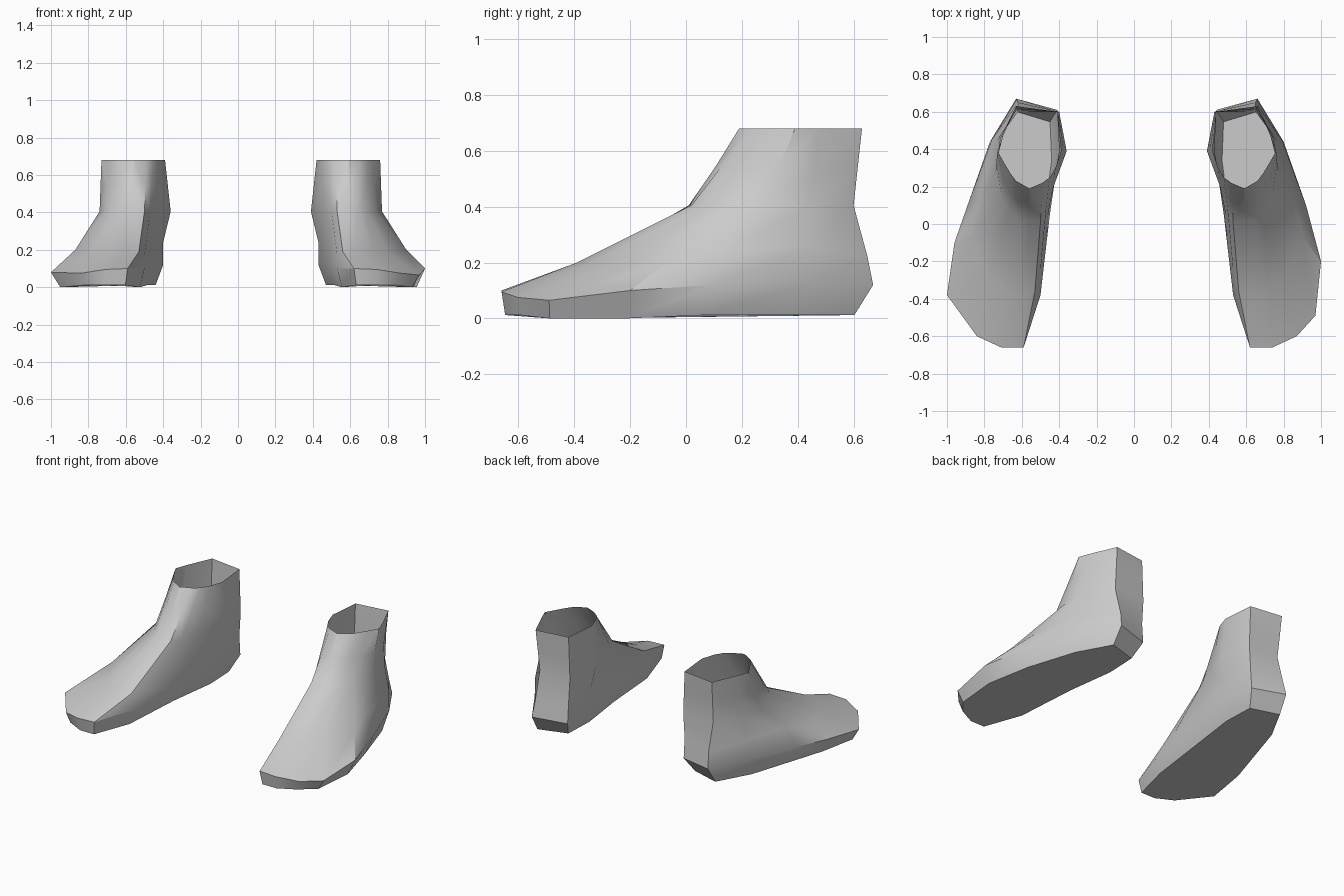
import bpy
import bmesh
from math import radians
from mathutils import Vector

cube = bpy.data.objects.get("Cube")
if cube:
    bpy.data.objects.remove(cube)

# One plain grey for both feet
grey = bpy.data.materials.new("plain_grey")
grey.use_nodes = True
colour = (0.6, 0.6, 0.6, 1)
grey.diffuse_color = colour
grey.node_tree.nodes["Principled BSDF"].inputs["Base Color"].default_value = colour

# Contours in hundredths, from the inner toe round the outer side, heel and inner side
RIM = [(62, -66, 10), (74, -66, 9.5), (87, -60, 7.5), (97, -49, 6.5), (100, -20, 10), (92, 10, 12),
       (80, 44, 13), (66, 67, 12), (44, 61, 11), (43, 39, 12), (48, 5, 11), (53, -38, 10)]
INSTEP = [(56, -36, 19), (63, -39, 20), (72, -36, 19), (81, -28, 18), (90, -7, 20), (86, 13, 24),
          (79, 45, 26), (65, 65, 22), (44, 60, 24), (43, 39, 24), (49, 5, 22), (53, -25, 17)]
ANKLE = [(53, 1), (59, 2), (64, 2), (69, 7), (74, 15), (77, 28),
         (76, 45), (65, 60), (43, 60), (39, 39), (46, 20), (50, 8)]
CUFF = [(52, 22), (59, 19), (66, 23), (69, 27), (72, 32), (76, 39),
        (73, 47), (66, 63), (44, 60), (42, 39), (45, 30), (48, 25)]
# The right foot is widest a little further forward
RIGHT_WIDE = {3: (103, -38, 8), 4: (99, -10, 11)}


def contour(points, height=None):
    return [Vector((p[0], p[1], p[2] if height is None else height)) / 100 for p in points]


def sole_contour(rim):
    """Tuck the rim in under the foot to make the edge of the sole."""
    return [Vector((0.7 + (p.x - 0.7) * 0.85, -0.45 + (p.y + 0.45) * 0.94,
                    0.0 if abs(p.y + 0.3) < 0.2 else 0.012)) for p in rim]


def build_foot(name, side, shift, wide):
    rim = contour([wide.get(i, p) for i, p in enumerate(RIM)])
    ankle = contour(ANKLE, 40.5)
    cuff = contour(CUFF, 68)
    shin = [a.lerp(c, 0.5) for a, c in zip(ankle, cuff)]
    rings = [sole_contour(rim), rim, contour(INSTEP), ankle, shin, cuff]

    # Skin the contours, close the sole and leave the cuff open
    bm = bmesh.new()
    loops = [[bm.verts.new((side * (p.x + shift), p.y, p.z)) for p in ring] for ring in rings]
    for low, high in zip(loops, loops[1:]):
        for i in range(len(low)):
            j = (i + 1) % len(low)
            bm.faces.new((low[i], low[j], high[j], high[i]))
    bm.faces.new(loops[0])
    bmesh.ops.recalc_face_normals(bm, faces=bm.faces)
    # Make sure the sole looks down
    sole = min(bm.faces, key=lambda f: f.calc_center_median().z)
    if sole.normal.z > 0:
        bmesh.ops.reverse_faces(bm, faces=bm.faces)

    mesh = bpy.data.meshes.new(name)
    bm.to_mesh(mesh)
    bm.free()
    mesh.materials.append(grey)
    foot = bpy.data.objects.new(name, mesh)
    bpy.context.collection.objects.link(foot)
    bpy.ops.object.select_all(action='DESELECT')
    foot.select_set(True)
    bpy.context.view_layer.objects.active = foot
    bpy.ops.object.shade_smooth_by_angle(angle=radians(32))


build_foot("left_foot", 1, 0, {})
build_foot("right_foot", -1, -0.03, RIGHT_WIDE)
